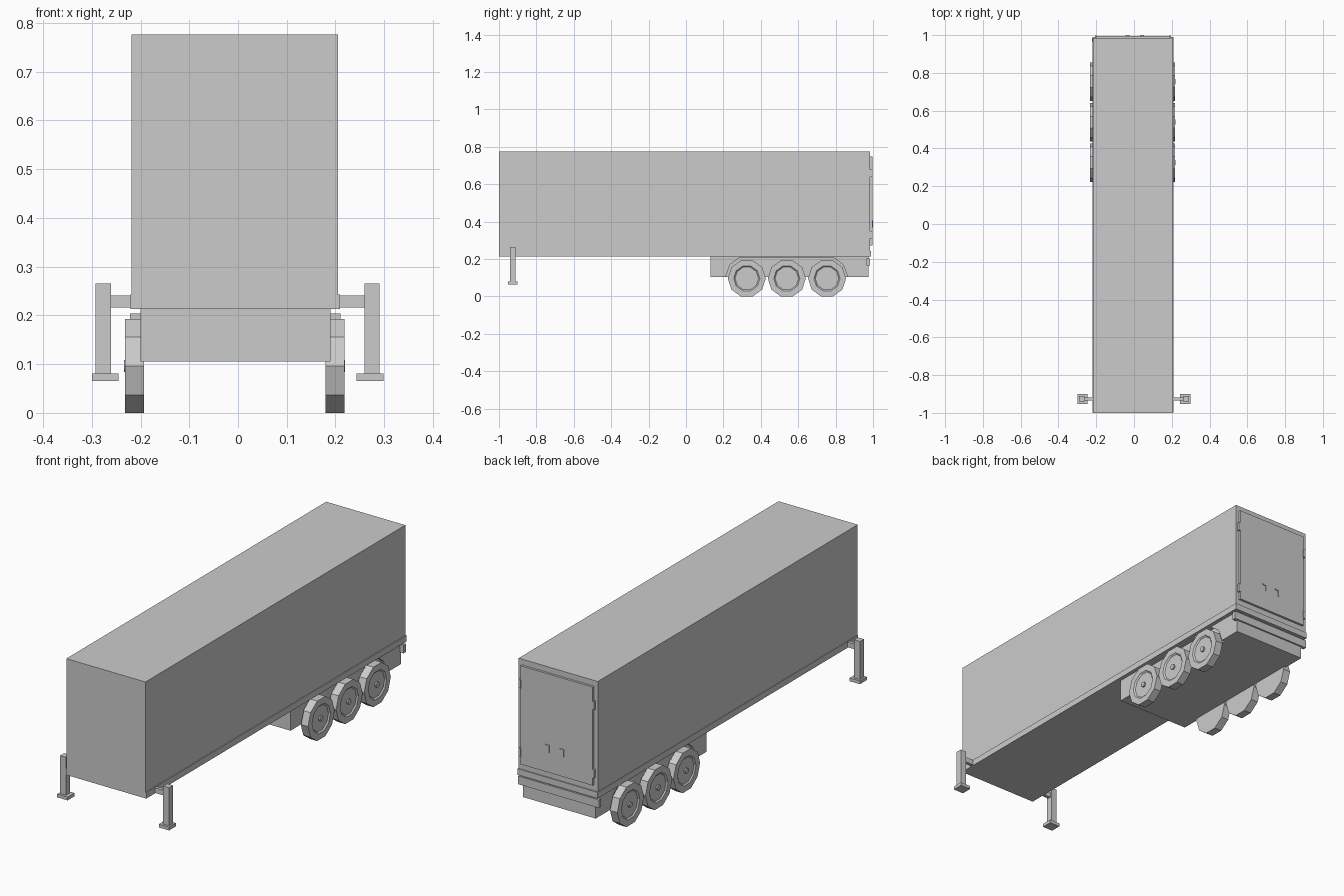
import bpy
import bmesh
from math import pi, cos, sin

cube = bpy.data.objects.get("Cube")
if cube:
    bpy.data.objects.remove(cube, do_unlink=True)

grey = bpy.data.materials.new("light grey")
grey.use_nodes = True
colour = (0.6, 0.6, 0.6, 1)
grey.diffuse_color = colour
grey.node_tree.nodes["Principled BSDF"].inputs["Base Color"].default_value = colour

CX = -0.007  # centre line of the trailer body


def finish(name, bm):
    bmesh.ops.recalc_face_normals(bm, faces=bm.faces)
    mesh = bpy.data.meshes.new(name)
    bm.to_mesh(mesh)
    bm.free()
    mesh.materials.append(grey)
    obj = bpy.data.objects.new(name, mesh)
    bpy.context.collection.objects.link(obj)
    return obj


def box(name, x, y, z):
    bm = bmesh.new()
    bmesh.ops.create_cube(bm, size=1)
    for v in bm.verts:
        v.co = [lo + (c + 0.5) * (hi - lo) for c, (lo, hi) in zip(v.co, (x, y, z))]
    return finish(name, bm)


def prism(name, profile, x0, x1):
    """Extrude a (y, z) profile along x."""
    bm = bmesh.new()
    face = bm.faces.new([bm.verts.new((x0, y, z)) for y, z in profile])
    ext = bmesh.ops.extrude_face_region(bm, geom=[face])["geom"]
    bmesh.ops.translate(bm, vec=(x1 - x0, 0, 0),
                        verts=[g for g in ext if isinstance(g, bmesh.types.BMVert)])
    return finish(name, bm)


def wheel(name, y, side):
    """Ten-sided wheel lathed from (radius, distance from centre line) rings."""
    n, zc = 10, 0.0965
    rings = [(0.1015, 0.186), (0.1015, 0.225), (0.07, 0.225), (0.063, 0.219),
             (0.013, 0.219), (0.013, 0.227)]
    bm = bmesh.new()
    loops = [[bm.verts.new((CX + side * d, y + r * cos(2 * pi * i / n),
                            zc + r * sin(2 * pi * i / n))) for i in range(n)]
             for r, d in rings]
    for a, b in zip(loops, loops[1:]):
        for i in range(n):
            j = (i + 1) % n
            bm.faces.new((a[i], a[j], b[j], b[i]))
    bm.faces.new(loops[0])
    bm.faces.new(loops[-1])
    return finish(name, bm)


# Cargo box and the slightly wider rail round its base
box("cargo_box", (-0.218, 0.205), (-1, 0.985), (0.214, 0.776))
box("base_rail", (-0.221, 0.209), (-0.999, 0.99), (0.213, 0.243))

# Chassis with wheel wells in both sides
chassis = box("chassis", (-0.2, 0.19), (0.13, 0.975), (0.105, 0.2135))
well = [(0.21, 0.1), (0.235, 0.17), (0.285, 0.208),
        (0.79, 0.208), (0.84, 0.17), (0.868, 0.1)]
for label, side in (("left", 1), ("right", -1)):
    cutter = prism(label + "_well_cutter", well, CX + side * 0.182, CX + side * 0.25)
    cutter.hide_render = True
    cutter.hide_set(True)
    cut = chassis.modifiers.new(label + "_well", "BOOLEAN")
    cut.operation = "DIFFERENCE"
    cut.solver = "EXACT"
    cut.object = cutter
bpy.context.view_layer.objects.active = chassis
for mod in list(chassis.modifiers):
    bpy.ops.object.modifier_apply(modifier=mod.name)
for obj in [o for o in bpy.data.objects if o.name.endswith("_well_cutter")]:
    bpy.data.objects.remove(obj, do_unlink=True)

# Rear bumper bar
box("rear_bumper", (-0.222, 0.21), (0.965, 0.983), (0.165, 0.204))

# Rear door with hinges and latch handles
box("rear_door", (-0.198, 0.188), (0.985, 0.996), (0.272, 0.748))
for x in (-0.201, 0.191):
    for z in (0.33, 0.66):
        box("door_hinge", (x - 0.006, x + 0.006), (0.985, 0.998), (z - 0.02, z + 0.02))
for x in (-0.045, 0.032):
    box("latch_handle", (x, x + 0.022), (0.995, 1.0), (0.398, 0.405))
    box("latch_lever", (x, x + 0.004), (0.995, 1.0), (0.37, 0.405))

# Wheels and landing legs on both sides
for label, side in (("left", 1), ("right", -1)):
    for i, y in enumerate((0.325, 0.539, 0.754)):
        wheel(f"{label}_wheel_{i + 1}", y, side)

    def span(a, b):
        return sorted((side * a - 0.001, side * b - 0.001))

    box(label + "_leg_arm", span(0.195, 0.262), (-0.934, -0.918), (0.216, 0.241))
    box(label + "_leg_post", span(0.26, 0.291), (-0.941, -0.911), (0.08, 0.265))
    box(label + "_leg_foot", span(0.244, 0.299), (-0.952, -0.9), (0.065, 0.081))
